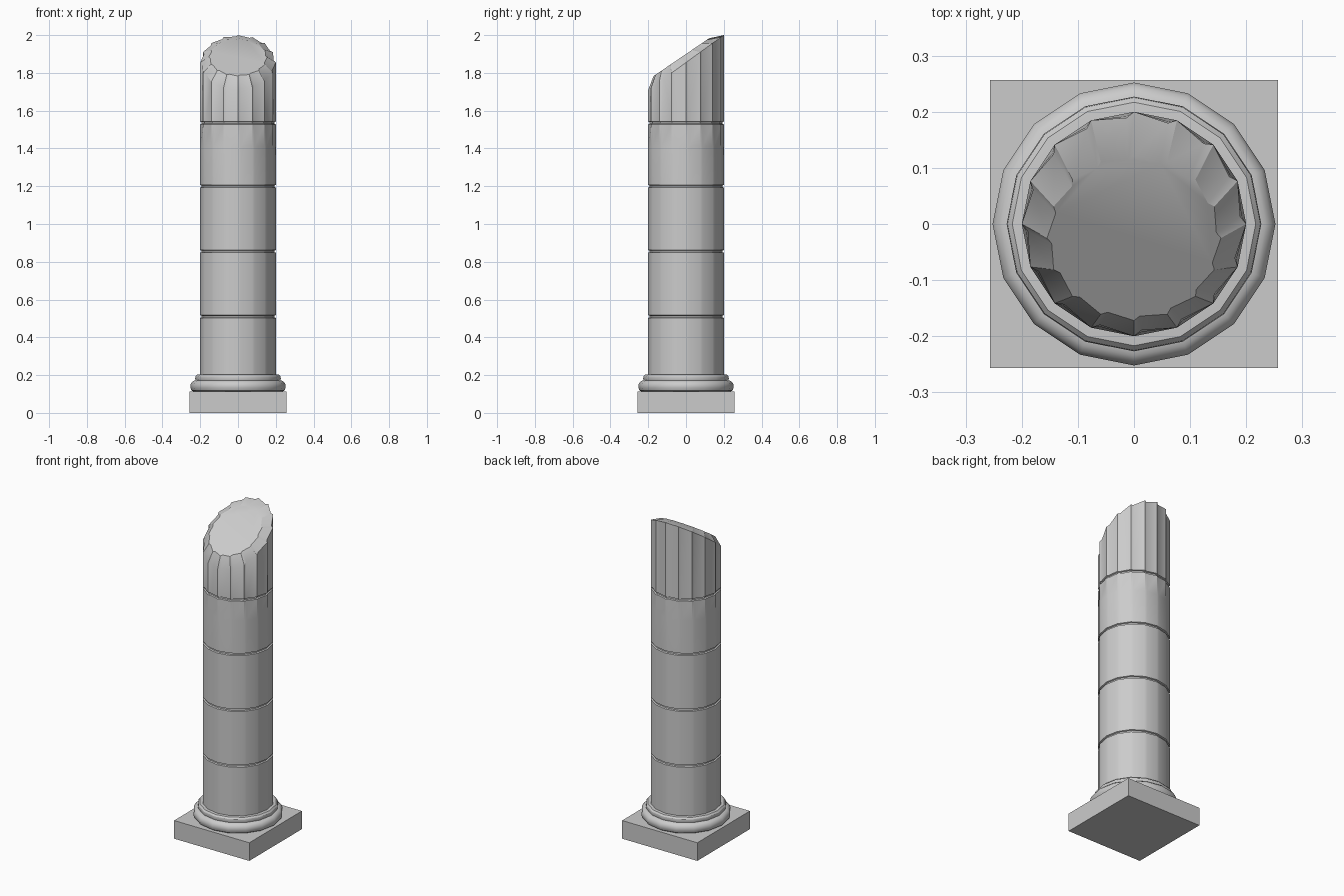
import bpy, bmesh
from math import pi, cos, sin, radians

if "Cube" in bpy.data.objects:
    bpy.data.objects.remove(bpy.data.objects["Cube"])

SIDES = 16
STEP = 2 * pi / SIDES
R = 0.2


def finish(name, bm, smooth=True):
    bmesh.ops.recalc_face_normals(bm, faces=bm.faces)
    me = bpy.data.meshes.new(name)
    bm.to_mesh(me)
    bm.free()
    ob = bpy.data.objects.new(name, me)
    bpy.context.collection.objects.link(ob)
    if smooth:
        bpy.ops.object.select_all(action='DESELECT')
        ob.select_set(True)
        bpy.context.view_layer.objects.active = ob
        bpy.ops.object.shade_smooth_by_angle(angle=radians(30))
    return ob


def loft(bm, rings):
    """Skin a list of equal-length point rings and cap both ends."""
    rows = [[bm.verts.new(p) for p in ring] for ring in rings]
    for a, b in zip(rows, rows[1:]):
        n = len(a)
        for i in range(n):
            bm.faces.new((a[i], a[(i + 1) % n], b[(i + 1) % n], b[i]))
    bm.faces.new(rows[0][::-1])
    bm.faces.new(rows[-1])


# Square plinth
bm = bmesh.new()
s = 0.257
loft(bm, [[(-s, -s, z), (s, -s, z), (s, s, z), (-s, s, z)] for z in (0, 0.112)])
finish("plinth", bm, smooth=False)

# Rounded base moulding and the smaller ring above it
profile = [(0.235, 0.112), (0.246, 0.119), (0.252, 0.133), (0.252, 0.148),
           (0.246, 0.161), (0.235, 0.170), (0.224, 0.172), (0.227, 0.182),
           (0.225, 0.193), (0.217, 0.202), (0.195, 0.204)]
bm = bmesh.new()
loft(bm, [[(r * cos(k * STEP), r * sin(k * STEP), z) for k in range(SIDES)]
          for r, z in profile])
finish("base_moulding", bm)


# Shaft outline: each corner is followed by a nick, which deepens near the break
def outline(depth, shrink=0.0):
    pts = []
    for k in range(SIDES):
        a = k * STEP
        nick = radians(4)
        r2 = R * cos(STEP / 2) / cos(STEP / 2 - nick) - depth
        for r, t in ((R, a), (r2, a + nick)):
            pts.append(((r - shrink) * cos(t), (r - shrink) * sin(t)))
    return pts


def flat_ring(z, depth=0.0, shrink=0.0):
    return [(x, y, z) for x, y in outline(depth, shrink)]


# Shaft of stacked drums with narrow joints
rings = [flat_ring(0.2)]
for z in (0.51, 0.855, 1.2):
    rings += [flat_ring(z - 0.007), flat_ring(z - 0.004, 0, 0.008),
              flat_ring(z + 0.004, 0, 0.008), flat_ring(z + 0.007)]
rings.append(flat_ring(1.41))
z = 1.535
rings += [flat_ring(z - 0.007, 0.005), flat_ring(z - 0.004, 0.005, 0.008),
          flat_ring(z + 0.004, 0.005, 0.008), flat_ring(z + 0.007, 0.005)]

# Slanted broken top: outer rim, bevel, then flat oval break
rim = outline(0.008)
rings.append([(x, y, 1.855 + 0.725 * y) for x, y in rim])
cap = []
for x, y in rim:
    cx, cy = x * 0.775, -0.025 + y * 0.735
    cap.append((cx, cy, 1.9 + 0.68 * cy))
rings.append(cap)
bm = bmesh.new()
loft(bm, rings)
finish("broken_shaft", bm)
